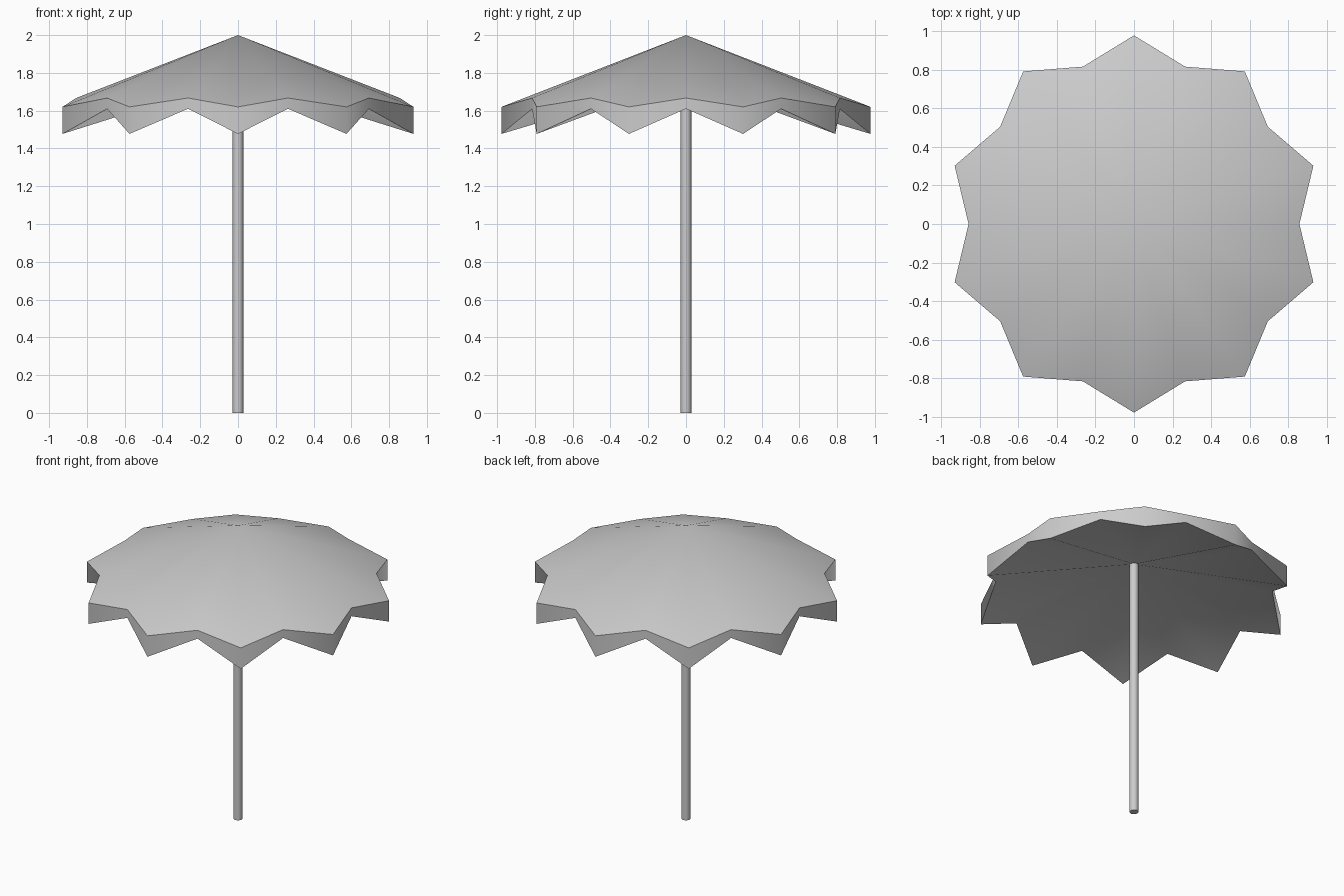
import bpy, bmesh
from math import cos, sin, pi, radians

if "Cube" in bpy.data.objects:
    bpy.data.objects.remove(bpy.data.objects["Cube"])

TIPS = 10


def finish(obj, angle):
    bpy.ops.object.select_all(action='DESELECT')
    obj.select_set(True)
    bpy.context.view_layer.objects.active = obj
    bpy.ops.object.shade_smooth_by_angle(angle=radians(angle))


# Canopy: star-edged cone, hanging valance, and a shallower folded underside
bm = bmesh.new()
apex = bm.verts.new((0, 0, 2.0))
under = bm.verts.new((0, 0, 1.77))
rim, hem = [], []
for i in range(TIPS * 2):
    a = pi / 2 + i * pi / TIPS
    r, top, low = (0.977, 1.62, 1.477) if i % 2 == 0 else (0.857, 1.667, 1.61)
    rim.append(bm.verts.new((r * cos(a), r * sin(a), top)))
    hem.append(bm.verts.new((r * cos(a), r * sin(a), low)))
for i in range(TIPS * 2):
    j = (i + 1) % (TIPS * 2)
    bm.faces.new((apex, rim[i], rim[j]))
    bm.faces.new((rim[i], hem[i], hem[j], rim[j]))
    bm.faces.new((under, hem[j], hem[i]))
mesh = bpy.data.meshes.new("canopy")
bm.to_mesh(mesh)
bm.free()
canopy = bpy.data.objects.new("canopy", mesh)
bpy.context.collection.objects.link(canopy)
finish(canopy, 66)

# Pole: plain round post from the ground up into the canopy underside
bpy.ops.mesh.primitive_cylinder_add(vertices=16, radius=0.028, depth=1.78,
                                    location=(0, 0, 0.89))
pole = bpy.context.object
pole.name = "pole"
finish(pole, 30)
